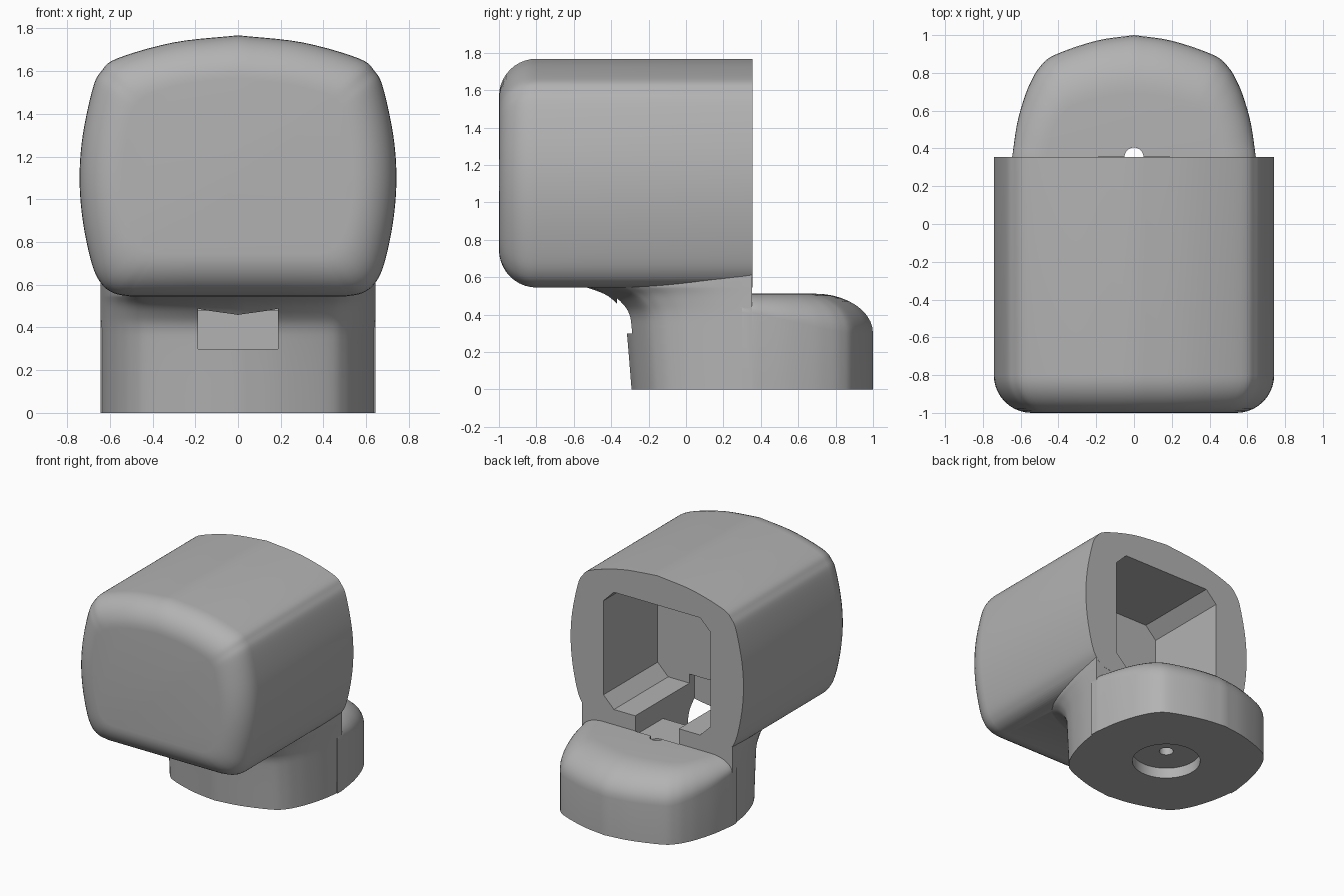
import bpy, bmesh, math
from mathutils import Vector

if "Cube" in bpy.data.objects:
    bpy.data.objects.remove(bpy.data.objects["Cube"])

BACK = 0.355      # plane of the open rear face and centre of the round foot
MID = 1.157       # height of the housing centre

grey = bpy.data.materials.new("plain grey")
grey.use_nodes = True
grey.diffuse_color = (0.45, 0.45, 0.45, 1)
grey.node_tree.nodes["Principled BSDF"].inputs["Base Color"].default_value = (0.45, 0.45, 0.45, 1)


def smooth_path(points, steps=5):
    """Catmull-Rom curve through 2D points."""
    p = [Vector(q) for q in points]
    p = [2 * p[0] - p[1]] + p + [2 * p[-1] - p[-2]]
    out = []
    for a, b, c, d in zip(p, p[1:], p[2:], p[3:]):
        for i in range(steps):
            t = i / steps
            out.append(0.5 * (2 * b + (c - a) * t + (2 * a - 5 * b + 4 * c - d) * t ** 2
                              + (3 * b - a - 3 * c + d) * t ** 3))
    return out + [p[-2]]


def mirrored(half):
    """Half outline ending on the centre line, continued to the other side."""
    return half + [Vector((-q.x, q.y)) for q in reversed(half[:-1])]


def loft(name, rings):
    """Skin equal-length rings and cap both ends."""
    bm = bmesh.new()
    rows = [[bm.verts.new(co) for co in ring] for ring in rings]
    n = len(rows[0])
    for a, b in zip(rows, rows[1:]):
        for i in range(n):
            j = (i + 1) % n
            bm.faces.new((a[i], a[j], b[j], b[i]))
    bm.faces.new(rows[0])
    bm.faces.new(rows[-1])
    bmesh.ops.recalc_face_normals(bm, faces=bm.faces)
    mesh = bpy.data.meshes.new(name)
    bm.to_mesh(mesh)
    bm.free()
    mesh.materials.append(grey)
    obj = bpy.data.objects.new(name, mesh)
    bpy.context.collection.objects.link(obj)
    return obj


def box(name, x, y0, y1, z0, z1):
    corners = [(-x, y0), (x, y0), (x, y1), (-x, y1)]
    return loft(name, [[(a, b, z) for a, b in corners] for z in (z0, z1)])


def cylinder(name, radius, z0, z1, sides=48):
    turn = [math.tau * i / sides for i in range(sides)]
    return loft(name, [[(radius * math.cos(t), BACK + radius * math.sin(t), z)
                        for t in turn] for z in (z0, z1)])


def combine(target, other, operation):
    """Apply a boolean and remove the helper."""
    mod = target.modifiers.new(operation, "BOOLEAN")
    mod.operation, mod.solver, mod.object = operation, "EXACT", other
    bpy.context.view_layer.objects.active = target
    bpy.ops.object.modifier_apply(modifier=mod.name)
    bpy.data.objects.remove(other)


# Housing: barrel-sided section swept forward to a rounded front
bottom = [Vector((x, 0.545)) for x in (0.0, 0.25)]
side = smooth_path([(0.5, 0.545), (0.58, 0.56), (0.64, 0.605), (0.685, 0.7), (0.727, 0.9),
                    (0.742, 1.1), (0.727, 1.3), (0.68, 1.52), (0.64, 1.6), (0.565, 1.66),
                    (0.3, 1.735), (0.0, 1.768)])
section = mirrored(bottom + side)[:-1]
rings = [[(q.x, BACK, q.y) for q in section]]
for i in range(11):
    t = math.pi / 2 * i / 10
    sx, sz = 1 - 0.27 * (1 - math.cos(t)), 1 - 0.33 * (1 - math.cos(t))
    rings.append([(q.x * sx, -0.8 - 0.2 * math.sin(t), MID + (q.y - MID) * sz) for q in section])
body = loft("camera_style_housing", rings)
body.name = "housing_and_foot"

# Foot plan: rounded half outline shared by neck and rear shelf
plan = mirrored(smooth_path([(0.645, 0), (0.62, 0.17), (0.585, 0.3), (0.55, 0.39), (0.5, 0.475),
                             (0.42, 0.54), (0.2, 0.615), (0, 0.645)]))

# Neck: front half, flaring forward into the underside of the housing
flare = smooth_path([(0, 0.645), (0.3, 0.67), (0.4, 0.685), (0.46, 0.725), (0.51, 0.79),
                     (0.55, 0.9)], 4) + [Vector((0.62, 0.9))]
neck = loft("neck", [[(q.x, BACK - 0.001 - q.y * f.y / 0.645, f.x) for q in plan] for f in flare])

# Rear shelf: back half with a domed rim
def shelf_ring(t, base=False):
    c = 1 - math.cos(t)
    ring = []
    for q in plan:
        start = 0.41 - 0.11 * min(1, q.y / 0.5)
        z = 0 if base else start + (0.512 - start) * math.sin(t)
        ring.append((q.x * (1 - 0.28 * c), BACK + q.y * (1 - 0.48 * c), z))
    first, last = ring[0], ring[-1]
    return ring + [(last[0], 0.3, last[2]), (first[0], 0.3, first[2])]

shelf = loft("rear_shelf", [shelf_ring(0, True)]
             + [shelf_ring(math.pi / 2 * i / 10) for i in range(11)])
combine(body, neck, "UNION")
combine(body, shelf, "UNION")

# Chamfered cavity open at the rear
w, lo, hi, c = 0.46, 0.63, 1.54, 0.09
octagon = [(w - c, lo), (w, lo + c), (w, hi - c), (w - c, hi),
           (c - w, hi), (-w, hi - c), (-w, lo + c), (c - w, lo)]
combine(body, loft("cavity", [[(x, y, z) for x, z in octagon] for y in (-0.31, 0.6)]), "DIFFERENCE")

# Cable channel in the cavity floor, dropping to a slot through the neck
combine(body, box("channel", 0.187, -0.05, BACK + 0.002, 0.48, 0.8), "DIFFERENCE")
combine(body, box("slot", 0.187, -0.37, 0.015, 0.3, 0.7), "DIFFERENCE")

# Screw hole and counterbore under the foot
combine(body, cylinder("screw_hole", 0.05, -0.1, 0.6), "DIFFERENCE")
combine(body, cylinder("counterbore", 0.24, -0.1, 0.08), "DIFFERENCE")

bpy.ops.object.select_all(action="DESELECT")
body.select_set(True)
bpy.context.view_layer.objects.active = body
bpy.ops.object.shade_smooth_by_angle(angle=math.radians(30))
